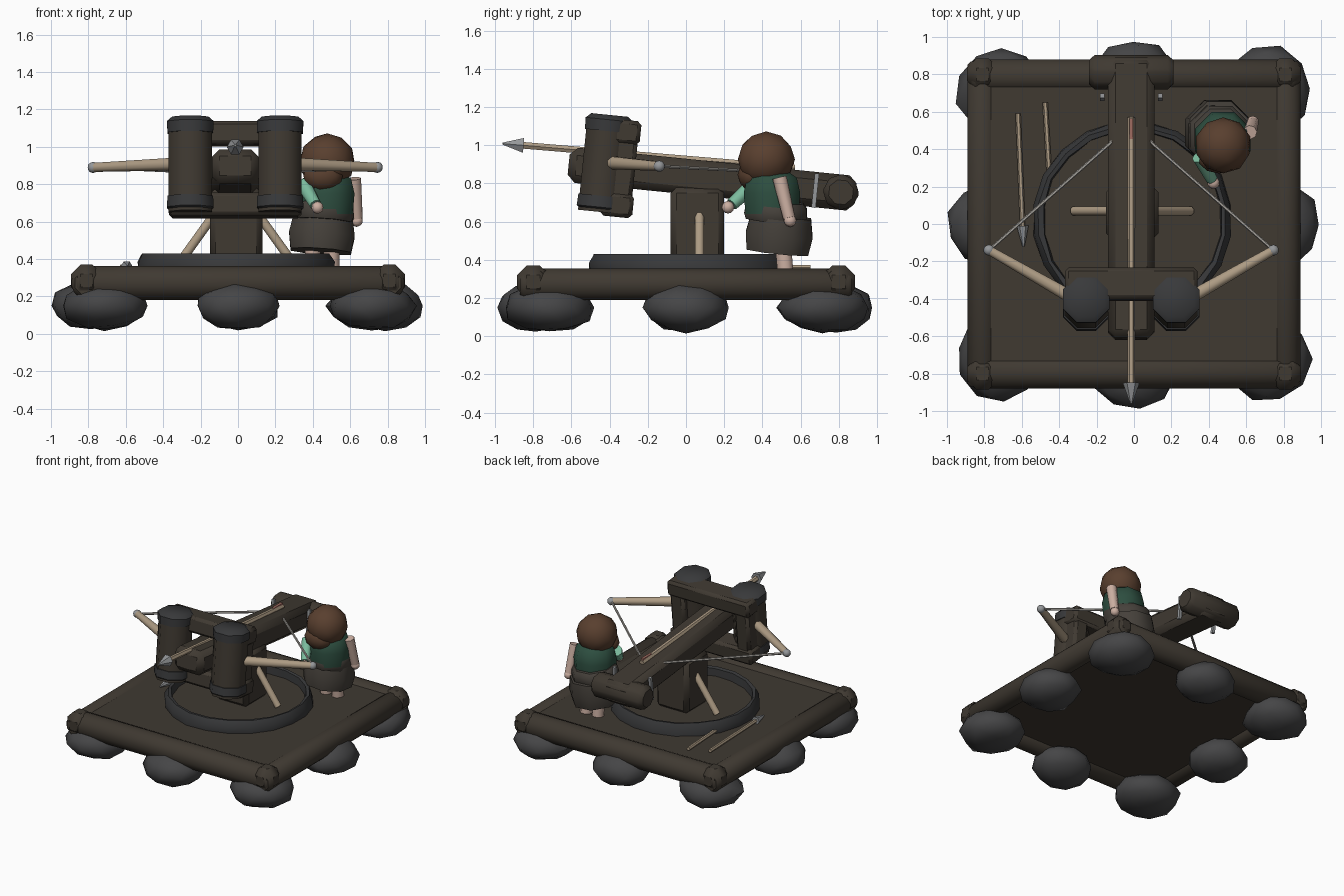
import bpy, bmesh, math, random
from mathutils import Vector, Matrix

if "Cube" in bpy.data.objects:
    bpy.data.objects.remove(bpy.data.objects["Cube"])

random.seed(4)

def material(name, col):
    m = bpy.data.materials.new(name)
    m.diffuse_color = (*col, 1)
    m.use_nodes = True
    m.node_tree.nodes["Principled BSDF"].inputs["Base Color"].default_value = m.diffuse_color
    return m

TIMBER = material("dark_timber", (0.05, 0.041, 0.031))
IRON = material("dark_iron", (0.04, 0.041, 0.043))
STONE = material("stone", (0.06, 0.06, 0.062))
POLE = material("pale_wood", (0.42, 0.33, 0.23))
STEEL = material("steel", (0.3, 0.31, 0.32))
CORD = material("cord", (0.4, 0.38, 0.35))
RED = material("red_feather", (0.35, 0.15, 0.12))
HAIR = material("brown_hair", (0.1, 0.05, 0.028))
CLOTH = material("green_cloth", (0.026, 0.075, 0.05))
SLEEVE = material("pale_green", (0.2, 0.5, 0.34))
SKIN = material("skin", (0.6, 0.43, 0.36))
LEATHER = material("leather", (0.06, 0.052, 0.043))

def finish(name, bm, mat, M=Matrix(), bevel=0):
    me = bpy.data.meshes.new(name)
    bm.to_mesh(me)
    bm.free()
    ob = bpy.data.objects.new(name, me)
    bpy.context.collection.objects.link(ob)
    ob.matrix_world = M
    me.materials.append(mat)
    if bevel:
        b = ob.modifiers.new("bevel", 'BEVEL')
        b.width, b.segments, b.limit_method = bevel, 1, 'ANGLE'
    return ob

def box(name, c, size, mat, bevel=0.02, M=Matrix()):
    bm = bmesh.new()
    bmesh.ops.create_cube(bm, size=1)
    bmesh.ops.scale(bm, vec=size, verts=bm.verts)
    return finish(name, bm, mat, M @ Matrix.Translation(c), bevel)

def rod(name, p, q, r1, mat, r2=None, n=8, bevel=0, M=Matrix()):
    p, q = Vector(p), Vector(q)
    d = q - p
    bm = bmesh.new()
    bmesh.ops.create_cone(bm, cap_ends=True, segments=n, radius1=r1,
                          radius2=r1 if r2 is None else r2, depth=d.length,
                          matrix=Matrix.Rotation(math.pi / n, 4, 'Z'))
    R = d.to_track_quat('Z', 'Y').to_matrix().to_4x4()
    return finish(name, bm, mat, M @ Matrix.Translation((p + q) / 2) @ R, bevel)

def ball(name, c, size, mat, sub=1, jitter=0, turn=0):
    bm = bmesh.new()
    bmesh.ops.create_icosphere(bm, subdivisions=sub, radius=1)
    for v in bm.verts:
        v.co *= 1 + random.uniform(-jitter, jitter)
    R = Matrix.Rotation(turn, 3, 'Z')
    bmesh.ops.rotate(bm, matrix=R, verts=bm.verts)
    bmesh.ops.scale(bm, vec=size, verts=bm.verts)
    return finish(name, bm, mat, Matrix.Translation(c))

def lathe(name, profile, c, mat, n=8, M=Matrix(), closed=False, jitter=0):
    bm = bmesh.new()
    rings = []
    for r, z in profile:
        ring = []
        for i in range(n):
            a = 2 * math.pi * (i + .5) / n
            k = r + random.uniform(-jitter, jitter)
            ring.append(bm.verts.new((k * math.cos(a), k * math.sin(a), z)))
        rings.append(ring)
    pairs = list(zip(rings, rings[1:]))
    if closed:
        pairs.append((rings[-1], rings[0]))
    for a, b in pairs:
        for i in range(n):
            j = (i + 1) % n
            bm.faces.new((a[i], a[j], b[j], b[i]))
    if not closed:
        bm.faces.new(rings[0][::-1])
        bm.faces.new(rings[-1])
    bmesh.ops.recalc_face_normals(bm, faces=bm.faces)
    return finish(name, bm, mat, M @ Matrix.Translation(c))

# Foundation stones
for ix in (-1, 0, 1):
    for iy in (-1, 0, 1):
        if ix and iy:
            c, size = (ix * 0.715, iy * 0.715), (0.235, 0.235, 0.13)
        elif ix or iy:
            c = (ix * 0.785, iy * 0.785)
            size = (0.215, 0.225, 0.13) if ix else (0.225, 0.2, 0.13)
        else:
            continue
        ball("foundation_stone", (*c, 0.15), size, STONE, 2, 0.06, random.uniform(0, 3))

# Platform: deck and log frame
box("deck", (0, 0, 0.285), (1.54, 1.54, 0.11), TIMBER, 0)
for s in (-1, 1):
    rod("frame_log_x", (-0.87, s * 0.79, 0.272), (0.87, s * 0.79, 0.272), 0.097, TIMBER, bevel=0.02)
    rod("frame_log_y", (s * 0.81, -0.87, 0.272), (s * 0.81, 0.87, 0.272), 0.088, TIMBER, bevel=0.02)
    for t in (-1, 1):
        box("corner_block", (s * 0.81, t * 0.80, 0.285), (0.165, 0.17, 0.17), TIMBER, 0.05)

# Turntable: rim ring with a flat plate
lathe("turntable_ring", [(0.475, 0.34), (0.53, 0.34), (0.53, 0.385), (0.505, 0.43), (0.48, 0.425)],
      (-0.01, 0.02, 0), IRON, 20, closed=True, jitter=0.006)
rod("turntable_plate", (-0.01, 0.02, 0.33), (-0.01, 0.02, 0.365), 0.48, TIMBER, n=20)

# Pedestal and its struts
box("pedestal", (-0.01, 0.06, 0.57), (0.28, 0.28, 0.42), TIMBER, 0.03)
for s in (-1, 1):
    rod("pedestal_strut", (-0.01 + s * 0.31, 0.07, 0.37), (-0.01 + s * 0.08, 0.07, 0.69), 0.026, POLE)

# Tilted weapon frame
T = Matrix.Translation((-0.015, 0.13, 0.823)) @ Matrix.Rotation(math.radians(-5.8), 4, 'X')
box("stock", (0, 0.007, 0), (0.25, 1.51, 0.185), TIMBER, 0.04, T)
rod("rear_roller", (-0.225, 0.685, 0), (0.225, 0.685, 0), 0.1, TIMBER, bevel=0.03, M=T)
for z in (-0.185, 0.2):
    box("spring_crossbar", (0, -0.475, z), (0.71, 0.17, 0.125), TIMBER, 0.02, T)
for s in (-1, 1):
    x = s * 0.24
    box("spring_frame_post", (s * 0.28, -0.475, 0.005), (0.12, 0.15, 0.4), TIMBER, 0.02, T)
    rod("torsion_drum", (x, -0.56, -0.23), (x, -0.56, 0.26), 0.125, TIMBER, M=T)
    lathe("drum_cap_top", [(0.132, 0), (0.135, 0.06), (0.105, 0.085)],
          (x, -0.56, 0.195), IRON, M=T)
    lathe("drum_cap_bottom", [(0.105, 0), (0.135, 0.025), (0.132, 0.085)],
          (x, -0.56, -0.23), IRON, M=T)
    rod("rear_pin", (s * 0.155, 0.55, -0.095), (s * 0.155, 0.55, 0.085), 0.016, STEEL, n=4, M=T)
    # Bow arm, tip knob and string
    tip = (-0.015 + s * 0.76, -0.14, 0.89)
    rod("bow_arm", (-0.015 + s * 0.27, -0.42, 0.91), tip, 0.038, POLE, 0.026)
    ball("bow_tip", tip, (0.03,) * 3, STEEL, 2)
    rod("bow_string", tip, (-0.015, 0.53, 0.855), 0.009, CORD, n=6)

# Bolts: loaded one and two spares on the deck
def bolt(p, q, r, head):
    p, q = Vector(p), Vector(q)
    rod("bolt_shaft", p, q, r, POLE, n=6)
    if head:
        d = (q - p).normalized()
        rod("bolt_head", q - d * 0.01, q + d * 0.1, head, STEEL, 0.006, 6)

bolt((-0.015, 0.57, 0.88), (-0.015, -0.86, 1.0), 0.02, 0.045)
box("bolt_feather", (-0.015, 0.51, 0.89), (0.02, 0.11, 0.045), RED, 0)
for z in (0.36,):
    bolt((-0.62, 0.59, z), (-0.595, -0.02, z), 0.014, 0.032)
    bolt((-0.475, 0.65, z), (-0.452, 0.25, z), 0.014, 0)

# Crew figure, its body leaning slightly
for x in (0.40, 0.50):
    rod("figure_leg", (x, 0.52, 0.34), (x, 0.51, 0.46), 0.045, SKIN)
L = Matrix.Translation((0.45, 0.49, 0.55)) @ Matrix.Rotation(math.radians(-6), 4, 'X') \
    @ Matrix.Rotation(math.radians(4), 4, 'Y')
lathe("figure_skirt", [(0.175, -0.11), (0.19, -0.02), (0.17, 0.08)], (0, 0, 0), LEATHER, M=L)
lathe("figure_belt", [(0.165, 0.05), (0.178, 0.08), (0.172, 0.13), (0.15, 0.155)],
      (0.0, -0.03, 0), LEATHER, M=L)
lathe("figure_torso", [(0.15, 0.64), (0.16, 0.75), (0.14, 0.83), (0.08, 0.87)],
      (0.475, 0.45, 0), CLOTH)
ball("figure_hair", (0.477, 0.42, 0.925), (0.15, 0.152, 0.148), HAIR, 2, 0.02)
ball("figure_beard", (0.455, 0.345, 0.845), (0.11, 0.075, 0.085), HAIR, 2)
rod("figure_right_arm", (0.62, 0.49, 0.83), (0.635, 0.54, 0.62), 0.038, SKIN, 0.032)
ball("figure_right_hand", (0.635, 0.545, 0.605), (0.033,) * 3, SKIN, 2)
rod("figure_left_arm", (0.35, 0.36, 0.80), (0.415, 0.24, 0.69), 0.042, SLEEVE, 0.033)
ball("figure_left_hand", (0.425, 0.22, 0.675), (0.033,) * 3, SKIN, 2)

# Smooth the gentle edges only
bpy.ops.object.select_all(action='SELECT')
bpy.context.view_layer.objects.active = bpy.context.scene.objects[0]
bpy.ops.object.shade_smooth_by_angle(angle=math.radians(47))
